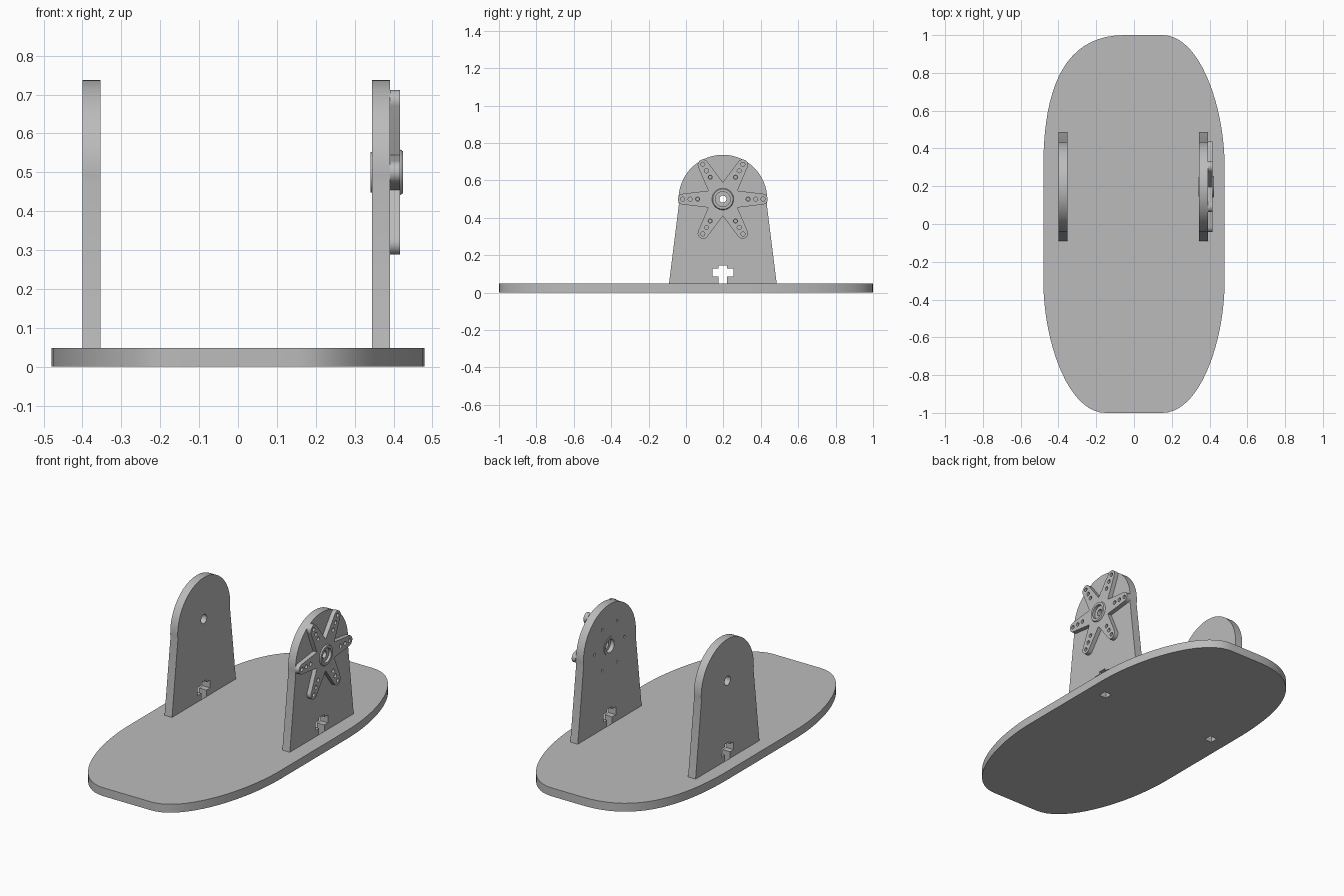
import bpy, bmesh
from math import sin, cos, radians, tau
from mathutils import Matrix, Vector
from mathutils.geometry import interpolate_bezier

if "Cube" in bpy.data.objects:
    bpy.data.objects.remove(bpy.data.objects["Cube"])

grey = bpy.data.materials.new("plain grey")
grey.use_nodes = True
colour = (0.5, 0.5, 0.5, 1)
grey.diffuse_color = colour
grey.node_tree.nodes["Principled BSDF"].inputs["Base Color"].default_value = colour

AXLE_Y, AXLE_Z = 0.197, 0.5
BASE_H = 0.048
# Local x, y, z become world y, z, x for the upright parts
UPRIGHT = Matrix(((0, 0, 1, 0), (1, 0, 0, 0), (0, 1, 0, 0), (0, 0, 0, 1)))


def arc(cx, cy, r, start, end, n):
    return [(cx + r * cos(radians(start + (end - start) * i / n)),
             cy + r * sin(radians(start + (end - start) * i / n))) for i in range(n + 1)]


def circle(cx, cy, r, n=24):
    return arc(cx, cy, r, 0, 360, n)[:-1]


def finish(name, mesh, matrix):
    mesh.transform(matrix)
    mesh.materials.clear()
    mesh.materials.append(grey)
    obj = bpy.data.objects.new(name, mesh)
    bpy.context.collection.objects.link(obj)
    bpy.ops.object.select_all(action="DESELECT")
    obj.select_set(True)
    bpy.context.view_layer.objects.active = obj
    bpy.ops.object.shade_smooth_by_angle(angle=radians(30))
    return obj


def sheet(name, loops, depth, matrix):
    """Extrude an outline with holes into a solid sheet, from 0 to depth."""
    curve = bpy.data.curves.new(name, "CURVE")
    curve.dimensions = "2D"
    curve.fill_mode = "BOTH"
    curve.extrude = depth / 2
    for loop in loops:
        spline = curve.splines.new("POLY")
        spline.points.add(len(loop) - 1)
        for p, (x, y) in zip(spline.points, loop):
            p.co = (x, y, 0, 1)
        spline.use_cyclic_u = True
    temp = bpy.data.objects.new("outline", curve)
    bpy.context.collection.objects.link(temp)
    deps = bpy.context.evaluated_depsgraph_get()
    mesh = bpy.data.meshes.new_from_object(temp.evaluated_get(deps))
    bpy.data.objects.remove(temp)
    bm = bmesh.new()
    bm.from_mesh(mesh)
    bmesh.ops.remove_doubles(bm, verts=bm.verts, dist=1e-5)
    bmesh.ops.recalc_face_normals(bm, faces=bm.faces)
    bm.to_mesh(mesh)
    bm.free()
    return finish(name, mesh, matrix @ Matrix.Translation((0, 0, depth / 2)))


def lathe(name, profile, matrix, n=40):
    """Spin a closed (radius, height) profile about local z."""
    bm = bmesh.new()
    rings = [[bm.verts.new((r * cos(tau * i / n), r * sin(tau * i / n), h))
              for i in range(n)] for r, h in profile]
    for k, ring in enumerate(rings):
        after = rings[(k + 1) % len(rings)]
        for i in range(n):
            j = (i + 1) % n
            bm.faces.new((ring[i], ring[j], after[j], after[i]))
    bmesh.ops.recalc_face_normals(bm, faces=bm.faces)
    mesh = bpy.data.meshes.new(name)
    bm.to_mesh(mesh)
    bm.free()
    return finish(name, mesh, matrix)


# Base board: four curved corners, with a slot for each upright
def corner(sx, sy, a, b, c):
    pts = interpolate_bezier(Vector((0.48, 0.3)), Vector((0.48, a)),
                             Vector((b, 1)), Vector((c, 1)), 20)
    return [(sx * p.x, sy * p.y) for p in pts]


outline = (corner(1, 1, 0.62, 0.35, 0.15) + corner(-1, 1, 0.7, 0.38, 0.05)[::-1]
           + corner(-1, -1, 0.62, 0.35, 0.15) + corner(1, -1, 0.62, 0.35, 0.15)[::-1])
THICK, TAB = 0.047, 0.23
LEFT_X, RIGHT_X = 0.344, -0.4
slots = [[(x, AXLE_Y - TAB), (x + THICK, AXLE_Y - TAB),
          (x + THICK, AXLE_Y + TAB), (x, AXLE_Y + TAB)] for x in (LEFT_X, RIGHT_X)]
sheet("base_board", [outline] + slots, BASE_H, Matrix())

# Uprights: tapered arch with tabs and a cross-shaped nut slot, z measured from the floor
half_slot = [(0.288, BASE_H), (TAB, BASE_H), (TAB, 0), (0.023, 0), (0.023, 0.085),
             (0.056, 0.085), (0.056, 0.13), (0.023, 0.13), (0.023, 0.145)]
arch = (half_slot[::-1] + arc(0, AXLE_Z, 0.237, -7, 187, 40)
        + [(-x, z) for x, z in half_slot])


def upright(name, x, holes):
    sheet(name, [arch] + holes, THICK, Matrix.Translation((x, AXLE_Y, 0)) @ UPRIGHT)


def on_arm(r, k):
    return r * cos(tau * k / 6), r * sin(tau * k / 6)


screw_holes = [circle(x, AXLE_Z + y, 0.008, 12)
               for x, y in (on_arm(0.135, k) for k in range(6))]
upright("right_upright", RIGHT_X, [circle(0, AXLE_Z, 0.026)])
upright("left_upright", LEFT_X, [circle(0, AXLE_Z, 0.052, 40)] + screw_holes)

# Six-armed horn on the outside of the left upright
AXLE = Matrix.Translation((0, AXLE_Y, AXLE_Z)) @ UPRIGHT
star, horn_holes = [], [circle(0, 0, 0.05, 40)]
for k in range(6):
    star += arc(*on_arm(0.211, k), 0.029, 60 * k - 85, 60 * k + 85, 12)
    star.append(on_arm(0.09, k + 0.5))
    horn_holes += [circle(*on_arm(r, k), 0.011, 16) for r in (0.135, 0.175, 0.215)]
sheet("six_arm_horn", [star] + horn_holes, 0.025,
      Matrix.Translation((LEFT_X + THICK, 0, 0)) @ AXLE)

# Hub through the upright, recessed on both faces
lathe("hub", [(0.019, 0.365), (0.037, 0.365), (0.037, 0.341), (0.052, 0.341),
              (0.052, 0.391), (0.058, 0.391), (0.058, 0.418), (0.054, 0.424),
              (0.04, 0.424), (0.04, 0.408), (0.019, 0.408)], AXLE)
